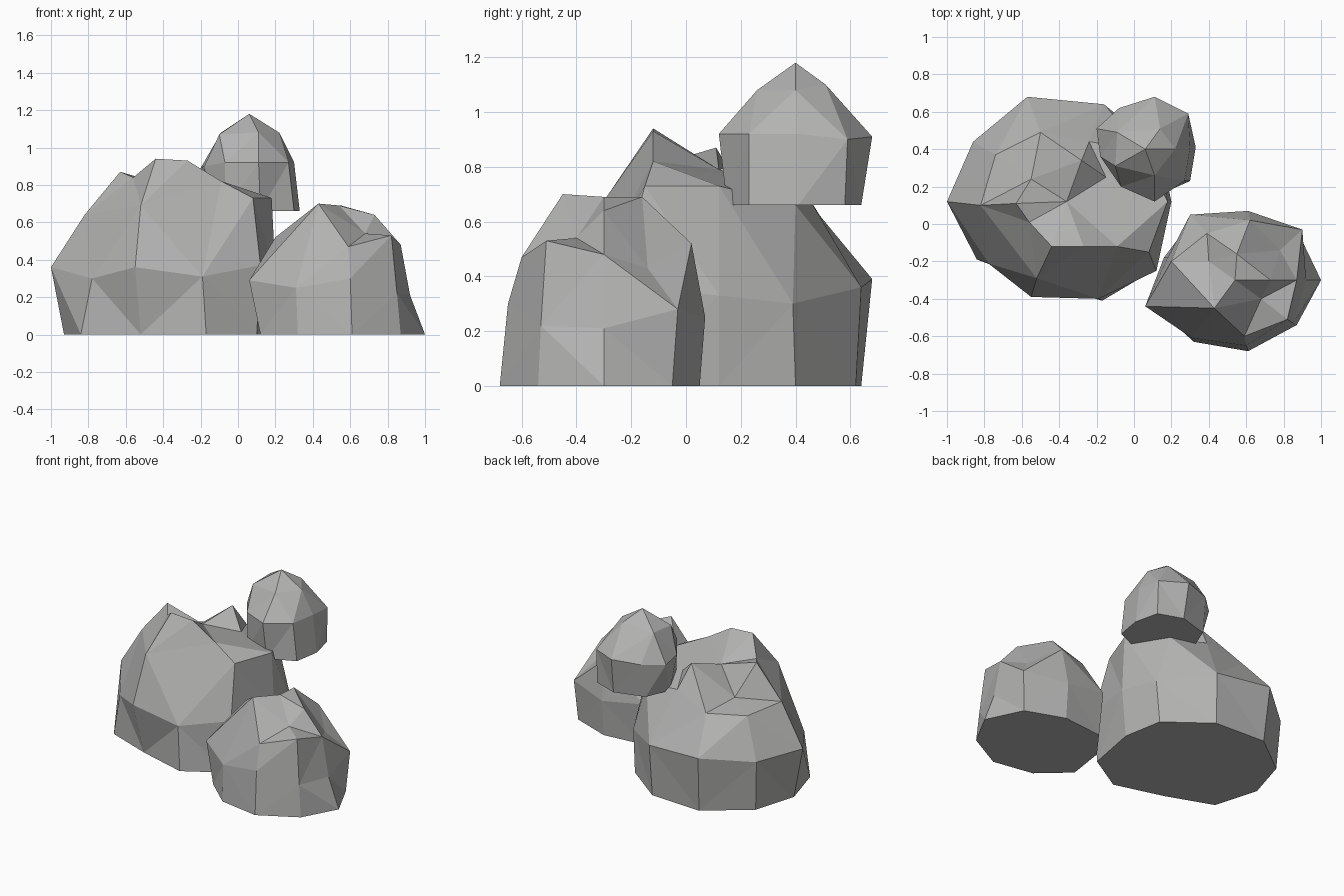
import bpy
import bmesh
from mathutils import Vector

default_cube = bpy.data.objects.get("Cube")
if default_cube:
    bpy.data.objects.remove(default_cube, do_unlink=True)

# One plain stone colour for every boulder
stone = bpy.data.materials.new("stone_grey")
stone.use_nodes = True
grey = (0.45, 0.45, 0.445, 1)
stone.diffuse_color = grey
shader = next(n for n in stone.node_tree.nodes if n.type == "BSDF_PRINCIPLED")
shader.inputs["Base Color"].default_value = grey
shader.inputs["Roughness"].default_value = 0.9


def make_rock(name, center, floor, foot, corners):
    """Faceted boulder: a flat foot outline plus the chipped corners above it.

    The corners are joined by wrapping a hull around their directions
    from the centre, so dents between the peaks are kept.
    """
    middle = Vector(center)
    points = [Vector((x, y, floor)) for x, y in foot]
    points += [Vector(corner) for corner in corners]

    bm = bmesh.new()
    verts = [bm.verts.new((point - middle).normalized()) for point in points]
    bmesh.ops.convex_hull(bm, input=verts)
    for vert, point in zip(verts, points):
        vert.co = point

    # Merge the underside into a single flat face
    bm.normal_update()
    underside = [f for f in bm.faces
                 if all(abs(v.co.z - floor) < 0.001 for v in f.verts)]
    if len(underside) > 1:
        bmesh.ops.dissolve_faces(bm, faces=underside)
    bmesh.ops.recalc_face_normals(bm, faces=bm.faces)

    mesh = bpy.data.meshes.new(name)
    bm.to_mesh(mesh)
    bm.free()
    mesh.materials.append(stone)
    rock = bpy.data.objects.new(name, mesh)
    bpy.context.scene.collection.objects.link(rock)
    return rock


# Large boulder with a broken, ridged crown
make_rock(
    "large_boulder", (-.38, .12, .3), 0,
    foot=[(-.93, .12), (-.84, -.19), (-.52, -.31), (-.17, -.41), (.1, -.25),
          (.17, .12), (.12, .4), (-.17, .62), (-.55, .64), (-.84, .42)],
    corners=[
        # waist
        (-1, .12, .36), (-.78, -.21, .3), (-.55, -.39, .36), (-.19, -.4, .31),
        (.12, -.25, .37), (.2, .12, .33), (.14, .39, .3), (-.16, .64, .36),
        (-.57, .68, .39), (-.86, .44, .35),
        # shoulder
        (-.82, .1, .64), (-.52, -.29, .69), (.08, -.15, .73), (.18, .12, .73),
        (.03, .4, .66), (-.5, .49, .62), (-.74, .37, .62),
        # crown
        (-.44, -.12, .94), (-.27, -.12, .93), (-.09, -.12, .82),
        (-.63, .11, .87), (-.56, .01, .84), (-.36, .12, .79),
        (-.28, .34, .86), (-.24, .44, .7), (-.15, .25, .74),
        # hollow behind the crown
        (-.55, .24, .65),
    ])

# Low boulder in front, with notches between its peaks
make_rock(
    "low_boulder", (.53, -.3, .22), 0,
    foot=[(1, -.3), (.87, -.54), (.61, -.68), (.32, -.63), (.12, -.45),
          (.16, -.18), (.31, .02), (.61, .05), (.88, -.05)],
    corners=[
        # waist
        (.92, -.3, .21), (.85, -.53, .22), (.6, -.65, .3), (.31, -.61, .25),
        (.06, -.44, .29), (.18, -.18, .3), (.3, .05, .3), (.61, .07, .25),
        (.9, -.03, .28),
        # shoulder
        (.87, -.3, .48), (.82, -.51, .53), (.59, -.6, .47), (.2, -.2, .52),
        (.39, -.05, .53), (.62, .02, .52),
        # peaks
        (.43, -.45, .7), (.55, -.16, .69), (.54, -.3, .69), (.73, -.3, .64),
        # notches
        (.78, -.14, .43), (.68, -.4, .54), (.4, -.2, .54),
    ])

# Small domed boulder perched at the back
make_rock(
    "top_boulder", (.07, .41, .85), .66,
    foot=[(.33, .41), (.3, .23), (.12, .15), (-.07, .21), (-.16, .41),
          (-.09, .58), (.12, .64), (.29, .58)],
    corners=[
        # waist
        (.3, .41, .92), (.27, .23, .92), (.11, .12, .92), (-.07, .2, .92),
        (-.18, .36, .9), (-.2, .51, .89), (-.08, .62, .9), (.11, .68, .91),
        (.29, .59, .9),
        # crown
        (.22, .4, 1.08), (.11, .26, 1.08), (-.1, .31, 1.07), (-.09, .49, 1.08),
        (.14, .51, 1.1), (.06, .4, 1.18),
    ])
